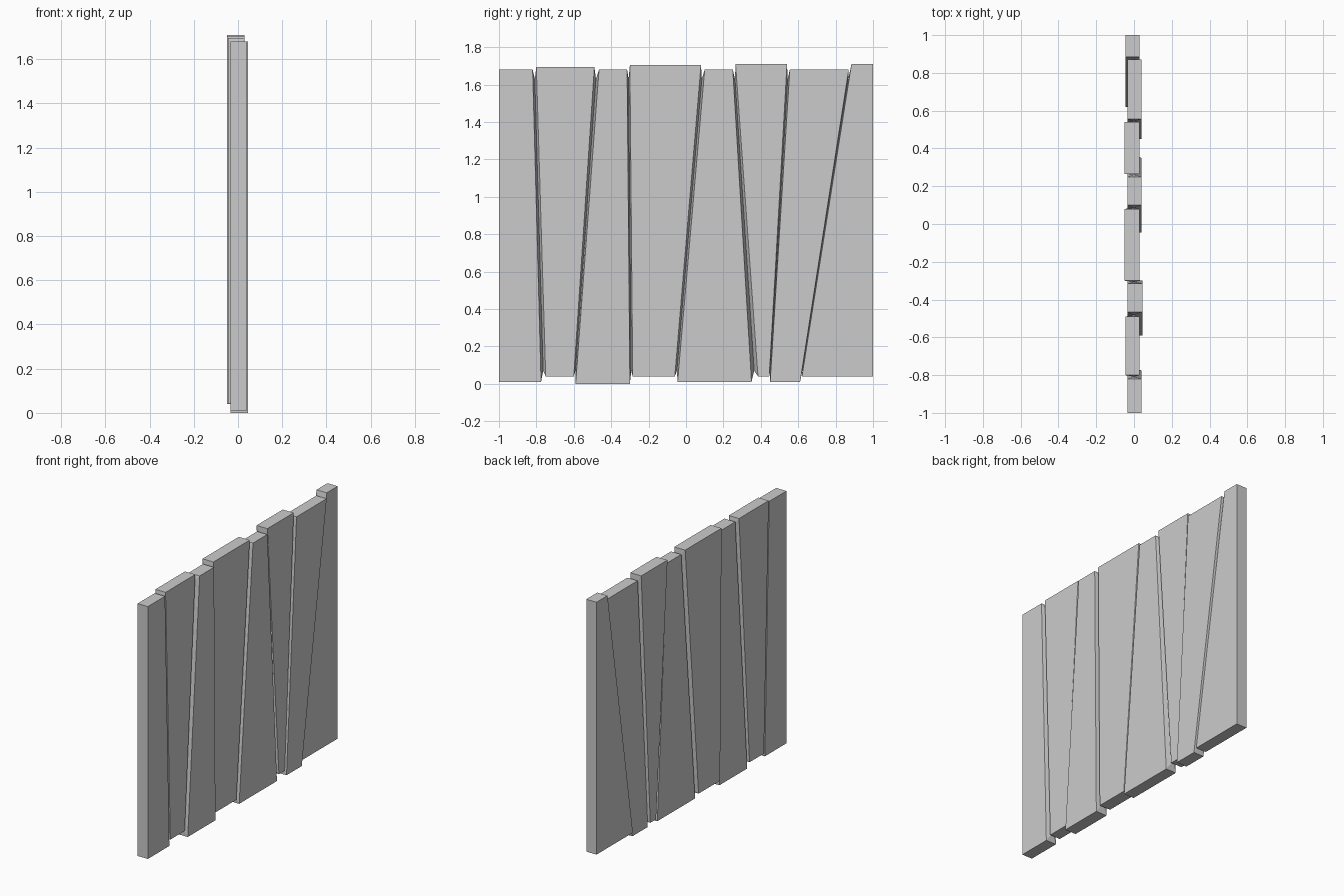
import bpy, bmesh

if "Cube" in bpy.data.objects:
    bpy.data.objects.remove(bpy.data.objects["Cube"])

# One row per plank: top left/right y, bottom left/right y, bottom z, top z, x back, x front
PLANKS = [
    (-1.00, -0.82, -1.00, -0.775, 0.01, 1.68, -0.035, 0.04),
    (-0.80, -0.49, -0.75, -0.60, 0.04, 1.695, -0.045, 0.03),
    (-0.465, -0.315, -0.59, -0.30, 0.00, 1.68, -0.035, 0.045),
    (-0.30, 0.08, -0.285, -0.06, 0.04, 1.705, -0.05, 0.03),
    (0.10, 0.25, -0.045, 0.35, 0.01, 1.68, -0.035, 0.04),
    (0.265, 0.54, 0.385, 0.445, 0.04, 1.71, -0.05, 0.03),
    (0.555, 0.87, 0.45, 0.61, 0.01, 1.68, -0.035, 0.04),
    (0.885, 1.00, 0.62, 1.00, 0.04, 1.71, -0.045, 0.03),
]
RIDGE_LOW, RIDGE_HIGH = 0.07, 1.63


def edge_y(plank, side, z):
    """y of a plank's left (0) or right (1) edge at height z."""
    t = (z - plank[4]) / (plank[5] - plank[4])
    return plank[2 + side] * (1 - t) + plank[side] * t


def make_plank(i):
    p = PLANKS[i]
    bm = bmesh.new()
    # broad faces: bottom left, bottom right, top right, top left
    outline = [(p[2], p[4]), (p[3], p[4]), (p[1], p[5]), (p[0], p[5])]
    back, front = [[bm.verts.new((x, y, z)) for y, z in outline] for x in p[6:8]]
    bm.faces.new(front)
    bm.faces.new(back[::-1])
    for a, b in ((0, 1), (2, 3)):
        bm.faces.new((back[a], back[b], front[b], front[a]))
    # long sides: a shallow ridge that meets the neighbouring plank
    for side, lo, hi in ((0, 0, 3), (1, 1, 2)):
        n = i + (1 if side else -1)
        if not 0 <= n < len(PLANKS):
            bm.faces.new((back[lo], back[hi], front[hi], front[lo]))
            continue
        ridge = []
        for z in (RIDGE_LOW, RIDGE_HIGH):
            y = (edge_y(p, side, z) + edge_y(PLANKS[n], 1 - side, z)) / 2
            ridge.append(bm.verts.new((0, y, z)))
        for f in (front, back):
            bm.faces.new((f[lo], f[hi], ridge[1], ridge[0]))
        bm.faces.new((front[lo], back[lo], ridge[0]))
        bm.faces.new((front[hi], back[hi], ridge[1]))
    bmesh.ops.recalc_face_normals(bm, faces=bm.faces)
    name = f"plank_{i + 1}"
    mesh = bpy.data.meshes.new(name)
    bm.to_mesh(mesh)
    bm.free()
    bpy.context.collection.objects.link(bpy.data.objects.new(name, mesh))


for i in range(len(PLANKS)):
    make_plank(i)
